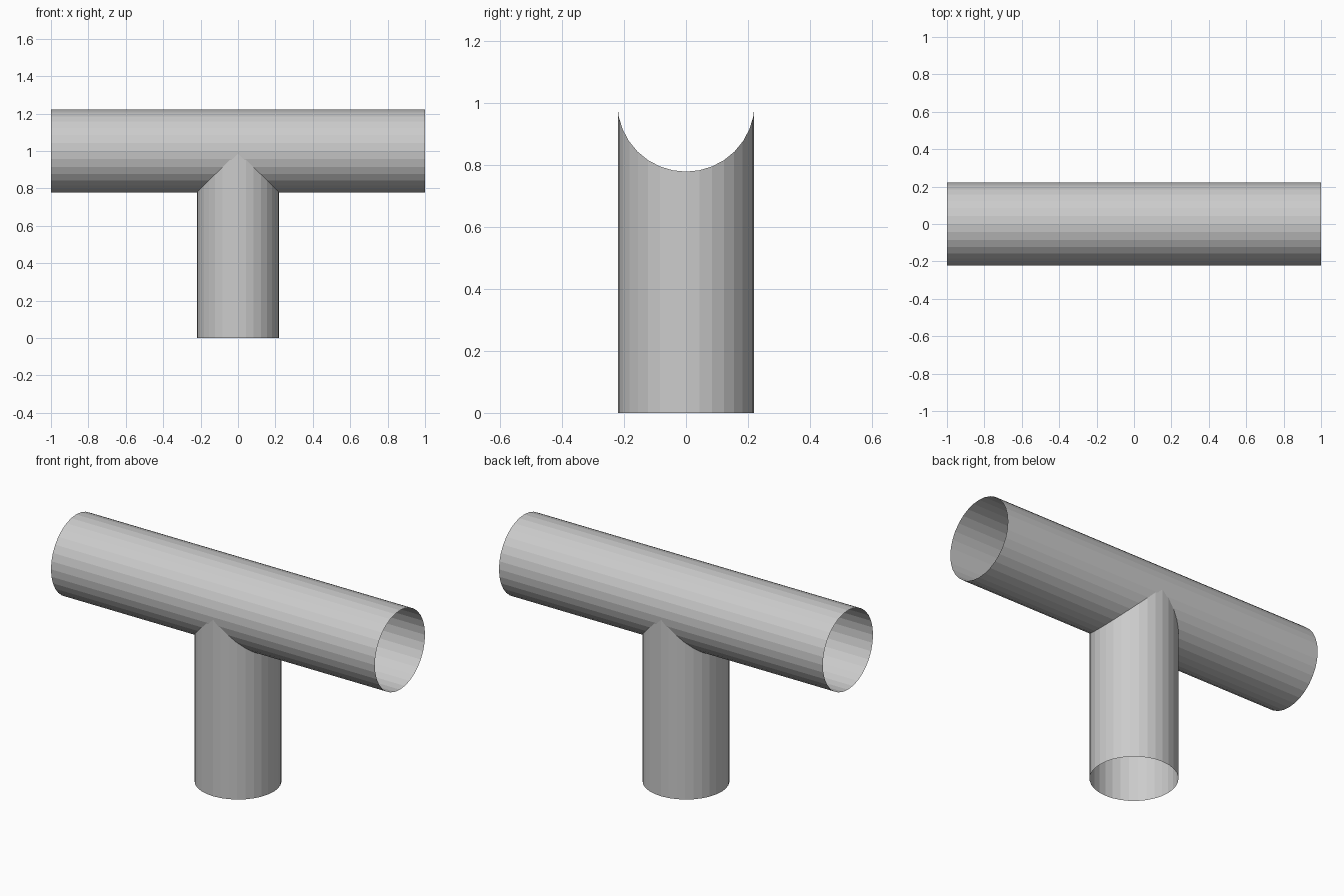
import bpy, bmesh, math

if "Cube" in bpy.data.objects:
    bpy.data.objects.remove(bpy.data.objects["Cube"])

SIDES = 32


def cylinder(name, radius, length, centre, rotation):
    bpy.ops.mesh.primitive_cylinder_add(vertices=SIDES, radius=radius, depth=length,
                                        location=centre, rotation=rotation)
    obj = bpy.context.object
    obj.name = name
    bpy.ops.object.transform_apply(location=True, rotation=True, scale=True)
    return obj


# Horizontal run, a hair wider than the branch so the seam stays clean
tee = cylinder("pipe_tee", 0.2215, 2.0, (0, 0, 1), (0, math.pi / 2, 0))

# Vertical branch, ending inside the run
branch = cylinder("branch_helper", 0.22, 1.0, (0, 0, 0.5), (0, 0, 0))

# Weld both into one continuous shell
mod = tee.modifiers.new("join", 'BOOLEAN')
mod.operation = 'UNION'
mod.solver = 'EXACT'
mod.object = branch
bpy.context.view_layer.objects.active = tee
bpy.ops.object.modifier_apply(modifier=mod.name)
bpy.data.objects.remove(branch, do_unlink=True)

# Open the three pipe mouths
bm = bmesh.new()
bm.from_mesh(tee.data)
caps = [f for f in bm.faces
        if all(abs(abs(v.co.x) - 1) < 1e-3 for v in f.verts) and abs(f.normal.x) > 0.9
        or all(abs(v.co.z) < 1e-3 for v in f.verts)]
bmesh.ops.delete(bm, geom=caps, context='FACES')
bm.to_mesh(tee.data)
bm.free()
